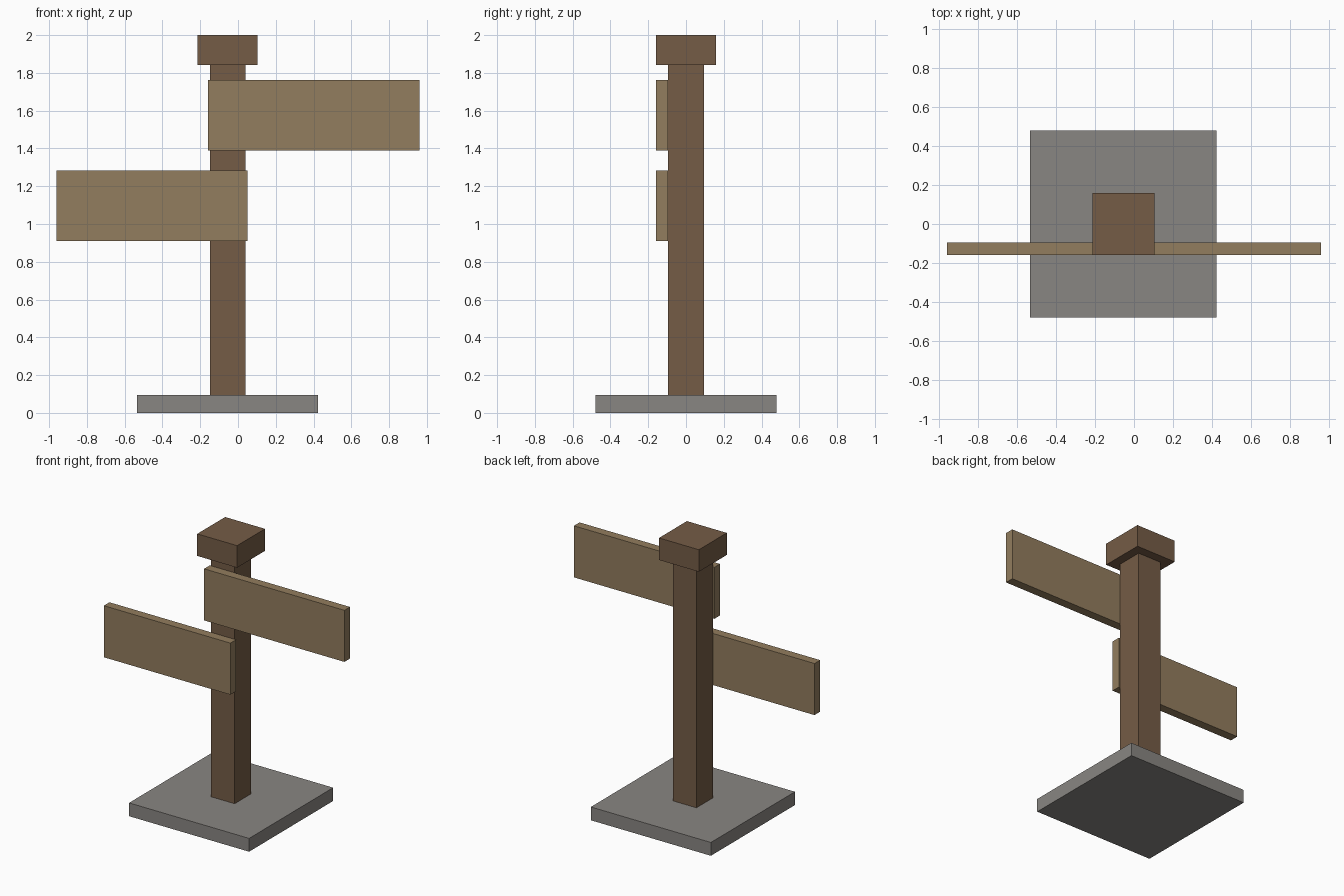
import bpy
import bmesh
from mathutils import Vector

if "Cube" in bpy.data.objects:
    bpy.data.objects.remove(bpy.data.objects["Cube"])


def material(name, rgb):
    m = bpy.data.materials.new(name)
    m.diffuse_color = (*rgb, 1.0)
    m.use_nodes = True
    m.node_tree.nodes["Principled BSDF"].inputs["Base Color"].default_value = m.diffuse_color
    return m


dark_wood = material("dark_wood", (0.178, 0.107, 0.061))
light_wood = material("light_wood", (0.290, 0.205, 0.112))
stone = material("grey_stone", (0.250, 0.238, 0.223))


def box(name, lo, hi, mat):
    """Axis-aligned box between two opposite corners."""
    lo, hi = Vector(lo), Vector(hi)
    centre, size = (lo + hi) / 2, hi - lo
    bm = bmesh.new()
    bmesh.ops.create_cube(bm, size=1.0)
    bmesh.ops.scale(bm, vec=size, verts=bm.verts)
    mesh = bpy.data.meshes.new(name)
    bm.to_mesh(mesh)
    bm.free()
    mesh.materials.append(mat)
    ob = bpy.data.objects.new(name, mesh)
    ob.location = centre
    bpy.context.collection.objects.link(ob)
    return ob


AXIS = -0.055  # x of the post's centre line


def square(name, half, z0, z1, mat):
    """Square block centred on the post."""
    return box(name, (AXIS - half, -half, z0), (AXIS + half, half, z1), mat)


# Base slab, post and cap
square("base_slab", 0.479, 0.0, 0.096, stone)
square("post", 0.094, 0.0, 1.845, dark_wood)
square("post_cap", 0.159, 1.841, 2.0, dark_wood)

# Direction boards fixed to the front of the post
for name, x0, x1, z0 in (("upper_board", -0.16, 0.96, 1.39),
                         ("lower_board", -0.96, 0.05, 0.91)):
    box(name, (x0, -0.158, z0), (x1, -0.094, z0 + 0.372), light_wood)
